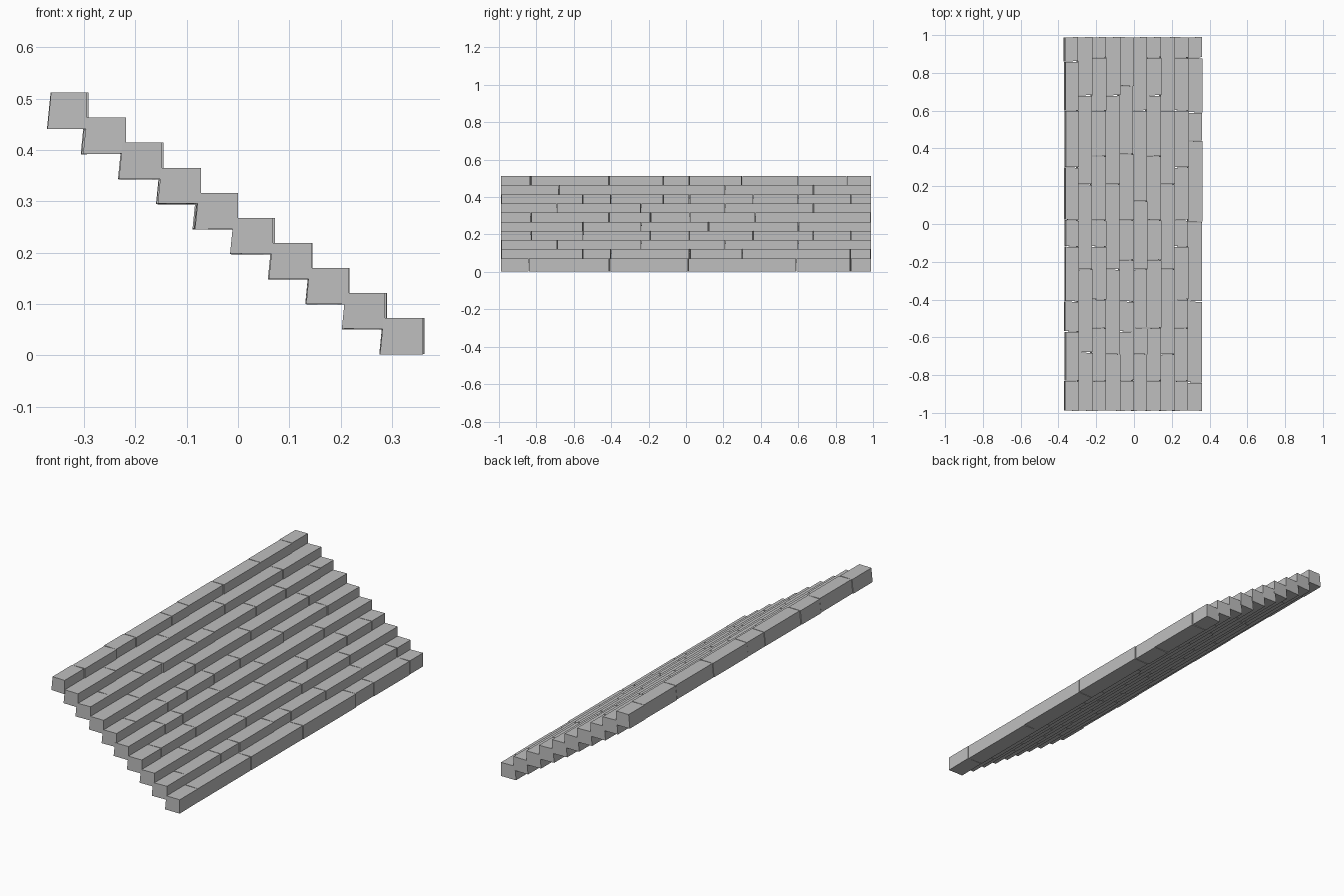
import bpy, bmesh, random
from mathutils import Vector

random.seed(4)
if "Cube" in bpy.data.objects:
    bpy.data.objects.remove(bpy.data.objects["Cube"], do_unlink=True)

stone = bpy.data.materials.new("grey stone")
stone.use_nodes = True
colour = (0.52, 0.52, 0.52, 1)
stone.diffuse_color = colour
stone.node_tree.nodes["Principled BSDF"].inputs["Base Color"].default_value = colour

RISE, RUN, HEIGHT, GAP = 0.0488, 0.0727, 0.0715, 0.0015

# Where the blocks of each step meet along its length, top step first
JOINTS = [
    [-.83, -.57, -.41, -.12, .02, .30, .60, .86],
    [-.68, -.24, .21, .68],
    [-.83, -.55, -.40, -.12, .02, .36, .60, .88],
    [-.69, -.24, .21, .68],
    [-.83, -.57, -.41, -.19, .02, .37, .73],
    [-.69, -.55, -.24, .12, .60],
    [-.83, -.55, -.19, .02, .36, .68, .88],
    [-.69, -.24, .21, .60],
    [-.83, -.55, -.40, -.12, .02, .30, .60, .88],
    [-.84, -.41, .01, .44, .59, .88],
]


def add_block(bm, x0, x1, y0, y1, z0, z1):
    """One stone block, leaning slightly back at its foot and a little uneven."""
    made = bmesh.ops.create_cube(bm, size=1)["verts"]
    shift = random.uniform(-0.0025, 0.0025)
    skew = random.uniform(-0.004, 0.004)
    for v in made:
        right, back, top = (c > 0 for c in v.co)
        lean = 0 if top or right else -0.007
        v.co = Vector((
            (x1 if right else x0) + lean + shift,
            (y1 if back else y0) + (skew if right else -skew) * 0.5,
            z1 if top else z0 + random.uniform(0, 0.002),
        ))


def add_step(index, joints):
    """A row of blocks forming one step."""
    bm = bmesh.new()
    x1 = -0.293 + index * RUN
    x0 = x1 - (0.070 if index == 0 else 0.077)
    top = 0.512 - index * RISE
    ends = [-0.99] + joints + [0.99]
    for y0, y1 in zip(ends, ends[1:]):
        add_block(bm, x0, x1, y0 + GAP, y1 - GAP, top - HEIGHT, top)
    mesh = bpy.data.meshes.new(f"step_{index + 1}")
    bm.to_mesh(mesh)
    bm.free()
    mesh.materials.append(stone)
    step = bpy.data.objects.new(f"step_{index + 1}", mesh)
    bpy.context.collection.objects.link(step)


for i, row in enumerate(JOINTS):
    add_step(i, row)
